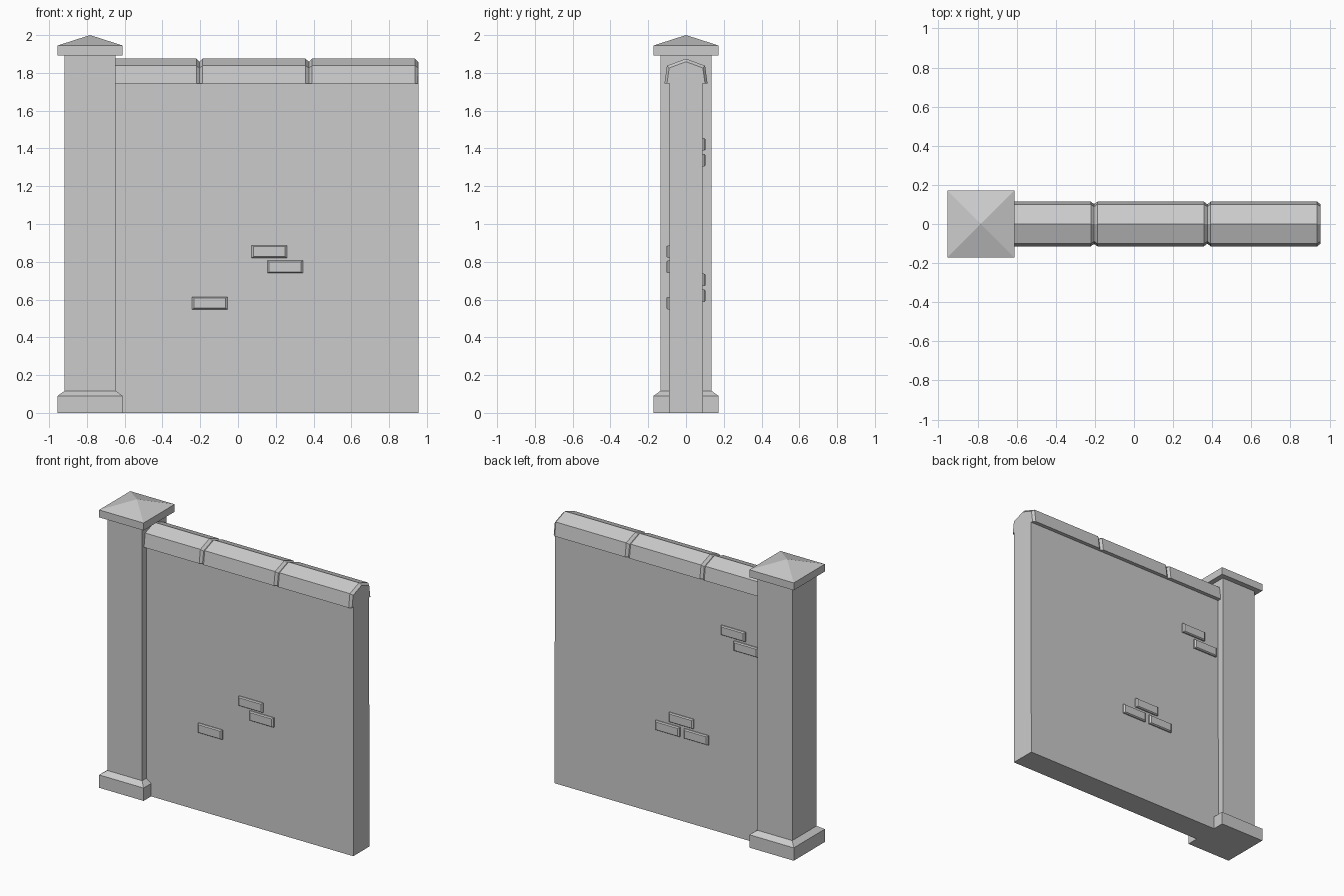
import bpy, bmesh

if "Cube" in bpy.data.objects:
    bpy.data.objects.remove(bpy.data.objects["Cube"])

PX = -0.783          # pillar centre
END = 0.955          # free end of the wall


def loft(name, rings):
    """Skin a list of equal-length closed rings; a one-point last ring makes an apex."""
    bm = bmesh.new()
    vs = [[bm.verts.new(p) for p in r] for r in rings]
    for a, b in zip(vs, vs[1:]):
        n = len(a)
        for i in range(n):
            j = (i + 1) % n
            bm.faces.new((a[i], a[j], b[0]) if len(b) == 1 else (a[i], a[j], b[j], b[i]))
    bm.faces.new(vs[0])
    if len(vs[-1]) > 1:
        bm.faces.new(vs[-1])
    bmesh.ops.recalc_face_normals(bm, faces=bm.faces)
    me = bpy.data.meshes.new(name)
    bm.to_mesh(me)
    bm.free()
    ob = bpy.data.objects.new(name, me)
    bpy.context.collection.objects.link(ob)
    return ob


def square(h, z):
    return [(PX + sx * h, sy * h, z) for sx, sy in ((-1, -1), (1, -1), (1, 1), (-1, 1))]


def gable(x, foot, foot_z, eave, eave_z, peak):
    return [(x, -foot, foot_z), (x, -eave, eave_z), (x, 0, peak),
            (x, eave, eave_z), (x, foot, foot_z)]


# Pillar: plinth, shaft and pyramid cap
loft("pillar_plinth", [square(0.172, 0), square(0.172, 0.09), square(0.135, 0.117)])
loft("pillar_shaft", [square(0.135, 0.01), square(0.135, 1.91)])
loft("pillar_cap", [square(0.172, 1.893), square(0.172, 1.945), [(PX, 0, 2.0)]])

# Wall panel with a gabled top
loft("wall", [gable(x, 0.089, 0, 0.087, 1.825, 1.857) for x in (PX, END)])

# Coping stones with bevelled ends
L, C = 0.579, 0.017
for i in range(3):
    x0 = END - 0.001 - (3 - i) * L
    x1 = x0 + L
    small = (0.101, 1.743, 0.089, 1.826, 1.859)
    full = (0.114, 1.743, 0.101, 1.838, 1.875)
    loft(f"coping_stone_{i + 1}", [gable(x0, *small), gable(x0 + C, *full),
                                   gable(x1 - C, *full), gable(x1, *small)])


# Raised bricks with bevelled faces: (left x, bottom z)
def brick(name, x, z, side):
    def ring(d, y):
        a, b, c, e = x + d, x + 0.188 - d, z + d * 0.6, z + 0.066 - d * 0.6
        return [(a, side * y, c), (b, side * y, c), (b, side * y, e), (a, side * y, e)]
    loft(name, [ring(0, 0.08), ring(0, 0.096), ring(0.01, 0.104)])


front = [(0.072, 0.821), (0.155, 0.74), (-0.243, 0.548)]
back = [(-0.526, 1.388), (-0.625, 1.304), (-0.124, 0.671), (-0.018, 0.587), (-0.239, 0.587)]
for label, side, spots in (("front", -1, front), ("back", 1, back)):
    for i, (x, z) in enumerate(spots):
        brick(f"{label}_brick_{i + 1}", x, z, side)
